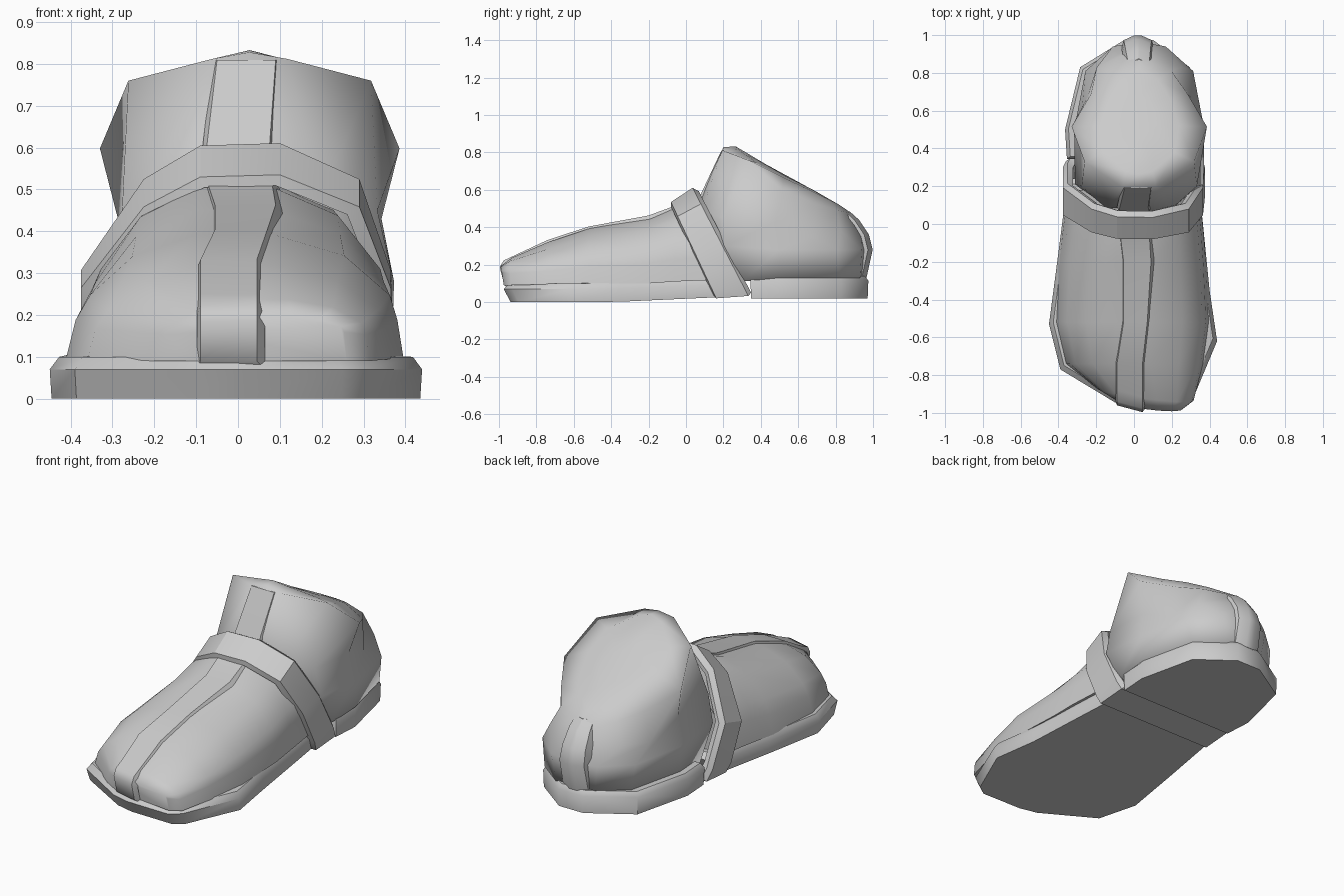
import bpy, bmesh, math

if "Cube" in bpy.data.objects:
    bpy.data.objects.remove(bpy.data.objects["Cube"])

grey = bpy.data.materials.new("grey")
grey.diffuse_color = (0.6, 0.6, 0.6, 1)
grey.use_nodes = True
grey.node_tree.nodes["Principled BSDF"].inputs["Base Color"].default_value = grey.diffuse_color


def make(name, rings, closed=True, loop=False, angle=35):
    """Skin a list of equal-length point rings into one object."""
    bm = bmesh.new()
    vs = [[bm.verts.new(p) for p in r] for r in rings]
    n = len(vs[0])
    pairs = list(zip(vs, vs[1:])) + ([(vs[-1], vs[0])] if loop else [])
    for a, b in pairs:
        for i in range(n if closed else n - 1):
            j = (i + 1) % n
            bm.faces.new((a[i], a[j], b[j], b[i]))
    if not loop:
        bm.faces.new(vs[0])
        bm.faces.new(vs[-1])
    bmesh.ops.recalc_face_normals(bm, faces=bm.faces)
    me = bpy.data.meshes.new(name)
    bm.to_mesh(me)
    bm.free()
    me.materials.append(grey)
    ob = bpy.data.objects.new(name, me)
    bpy.context.collection.objects.link(ob)
    bpy.ops.object.select_all(action='DESELECT')
    ob.select_set(True)
    bpy.context.view_layer.objects.active = ob
    bpy.ops.object.shade_smooth_by_angle(angle=math.radians(angle))
    return ob


def lerp(a, b, t):
    return a + (b - a) * t


def slab(name, outline, heights, bottom, inset, centre):
    """Sole slab: bottom, slightly wider edge, bevelled top."""
    cx, cy = centre
    rings = []
    for k, (sx, sy) in enumerate(((.99, bottom), (1, 1), (inset, inset))):
        rings.append([(cx + (x - cx) * sx, cy + (y - cy) * sy, heights(y)[k])
                      for x, y in outline])
    make(name, rings, angle=42)


# Front sole, rising slightly toward the arch
front_outline = [(-.35, .24), (-.40, -.15), (-.45, -.53), (-.39, -.77), (-.1, -.945),
                 (0, -.97), (.25, -.975), (.31, -.93), (.44, -.62), (.40, -.35),
                 (.365, 0), (.34, .24)]


def front_heights(y):
    r = max(0, (y + .4) / .7) * .03
    return r, .07 + r, .1 + r


slab("front_sole", front_outline, front_heights, .94, .95, (0, -.35))

# Heel block
heel_outline = [(-.355, .345), (-.365, .5), (-.285, .83), (-.05, .975), (.1, .975),
                (.295, .83), (.37, .5), (.36, .345)]
slab("heel_block", heel_outline, lambda y: (.02, .115, .14), .99, .95, (0, .6))

# Toe and instep upper: y, left, right, base z, top z, forward bulge, squareness
sections = [(-.955, -.09, .26, .09, .195, -.03, .35),
            (-.91, -.19, .315, .09, .238, -.02, .7),
            (-.74, -.36, .365, .095, .322, 0, .95), (-.52, -.41, .395, .1, .395, 0, 1),
            (-.2, -.395, .38, .1, .455, 0, 1), (-.06, -.38, .37, .11, .51, 0, 1),
            (.18, -.35, .345, .12, .53, 0, 1)]
profile = [(-1, 0), (-.945, .3), (-.86, .5), (-.61, .81), (-.23, .99),
           (.23, .99), (.65, .82), (.92, .5), (.965, .3), (1, 0)]
rings = []
for y, l, r, z0, z1, bulge, e in sections:
    c, w = (l + r) / 2, (r - l) / 2
    skew = .12 if y < -.9 else 0
    rings.append([(c + w * t, y + bulge * h - skew * (c + w * t - .1),
                   lerp(z0, z1, h ** e)) for t, h in profile])
make("toe_upper", rings, angle=75)

# Raised centre strip running over the toe
strip = [(-.965, -.09, .045, .09), (-.99, -.09, .045, .185), (-.97, -.09, .045, .222),
         (-.91, -.09, .045, .25),
         (-.74, -.09, .045, .332), (-.52, -.055, .07, .404),
         (-.2, -.055, .09, .463), (-.04, -.075, .08, .522)]
rings = []
for y, l, r, z in strip:
    s = .03 if y < -.9 else 0
    rings.append([(l - .008, y + .02 + s, z - .02), (l, y + s, z),
                  (r, y - s * .2, z), (r + .02, y + .02, z - .02)])
make("toe_strip", rings, angle=44)

# Ankle upper with domed top: half rings of (half width, y, z), front to back
AX = .028
half_rings = [
    [(0, .22, .11), (.2, .23, .11), (.325, .3, .11), (.34, .5, .13),
     (.265, .82, .13), (.12, .93, .13), (0, .945, .13)],
    [(0, .1, .34), (.22, .12, .34), (.34, .21, .3), (.345, .5, .28),
     (.285, .81, .28), (.14, .94, .28), (0, .965, .28)],
    [(0, .05, .5), (.17, .08, .48), (.305, .2, .45), (.315, .48, .43),
     (.275, .67, .35), (.225, .83, .38), (0, .93, .42)],
    [(0, .2, .828), (.09, .195, .812), (.29, .33, .76), (.358, .515, .598),
     (.255, .69, .525), (.17, .81, .49), (0, .885, .475)],
    [(0, .265, .833), (.07, .28, .815), (.19, .38, .745), (.21, .52, .665),
     (.165, .66, .6), (.1, .76, .55), (0, .82, .52)],
    [(0, .42, .74), (.03, .43, .735), (.08, .47, .71), (.1, .53, .675),
     (.08, .6, .64), (.04, .66, .61), (0, .68, .6)],
]
rings = [[(AX + w, y, z) for w, y, z in h] +
         [(AX - w, y, z) for w, y, z in reversed(h[1:-1])] for h in half_rings]
make("ankle_upper", rings, angle=150)

# Thin strip up the ankle front
rings = [[(l, y + .02, z), (l + .01, y - .003, z), (r - .01, y - .003, z), (r, y + .02, z)]
         for y, z, l, r in ((.07, .55, -.09, .09), (.093, .6, -.085, .085),
                            (.192, .81, -.06, .1))]
make("ankle_strip", rings, angle=25)

# Raised, ridged strip down the back of the heel
rings = [[(l - .012, y - .07, z), (l, y - .025, z), (l + .055, y, z), (r - .055, y, z),
          (r, y - .025, z), (r + .012, y - .07, z)]
         for y, z, l, r in ((.965, .13, -.06, .095), (.998, .28, -.055, .095),
                            (.978, .36, -.05, .09), (.925, .44, -.04, .085),
                            (.875, .485, -.03, .08))]
make("heel_strip", rings, angle=40)

# Slanted strap looping over the instep and under the arch
loop_pts = [(-.09, 0), (.1, -.01), (.29, .14), (.365, .52), (.375, .9), (.365, 1),
            (-.36, 1), (-.375, .9), (-.375, .52), (-.225, .14)]


def strap_ring(front, scale, pinch):
    top, bottom = ((-.09, .53), (.15, .02)) if front else ((.05, .605), (.345, .033))
    ring = []
    for x, s in loop_pts:
        s = .5 + (s - .5) * scale
        y, z = lerp(top[0], bottom[0], s), lerp(top[1], bottom[1], s)
        ring.append((x * scale, y + pinch, z))
    return ring


make("strap", [strap_ring(True, .9, 0), strap_ring(True, 1, .012),
               strap_ring(False, 1, -.012), strap_ring(False, .94, .012),
               strap_ring(False, .86, .0)],
     loop=True, angle=30)
